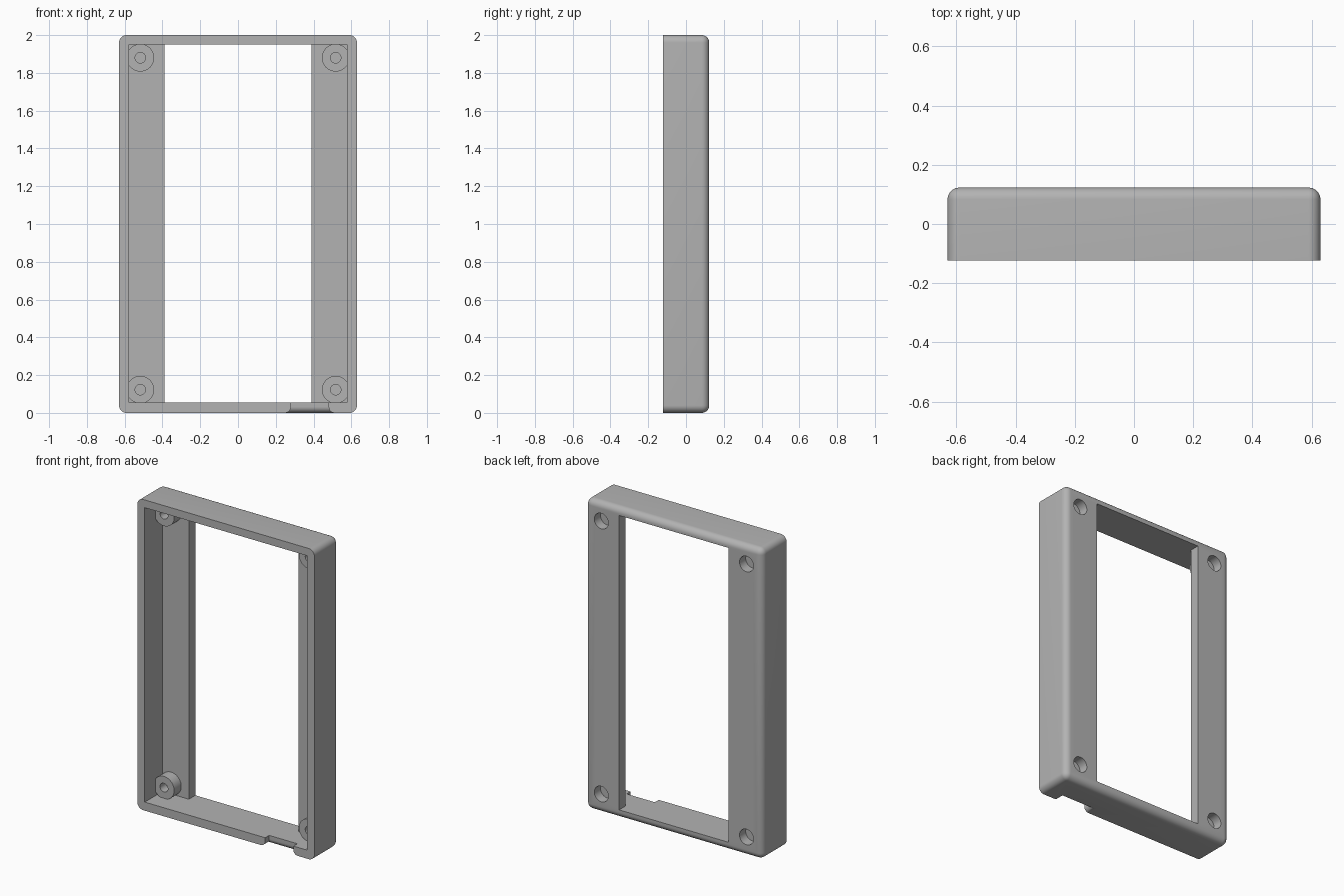
import bpy, bmesh, math
from mathutils import Matrix, Vector

cube = bpy.data.objects.get("Cube")
if cube:
    bpy.data.objects.remove(cube, do_unlink=True)

# Main dimensions
W, D, H = 0.63, 0.123, 2.0          # half width, half depth, height
FILLET = 0.04
LOW, HIGH = 0.055, 1.95             # inner faces of bottom and top walls
INNER, WINDOW = 0.578, 0.39         # half widths of cavity and window
PLATE = 0.057                       # front face of the back plate
BOSS_FRONT = -0.015
SCREW_X, SCREW_Z = 0.517, (0.123, 1.88)

grey = bpy.data.materials.new("plain grey")
grey.use_nodes = True
grey.diffuse_color = (0.45, 0.45, 0.45, 1)
grey.node_tree.nodes["Principled BSDF"].inputs["Base Color"].default_value = grey.diffuse_color


def make_object(name, bm):
    bmesh.ops.recalc_face_normals(bm, faces=bm.faces[:])
    mesh = bpy.data.meshes.new(name)
    bm.to_mesh(mesh)
    bm.free()
    mesh.materials.append(grey)
    obj = bpy.data.objects.new(name, mesh)
    bpy.context.collection.objects.link(obj)
    return obj


def loft(name, rings):
    """Closed solid through rings with equal point counts."""
    bm = bmesh.new()
    loops = [[bm.verts.new(p) for p in ring] for ring in rings]
    n = len(loops[0])
    for a, b in zip(loops, loops[1:]):
        for i in range(n):
            j = (i + 1) % n
            bm.faces.new((a[i], a[j], b[j], b[i]))
    bm.faces.new(loops[0])
    bm.faces.new(loops[-1])
    return make_object(name, bm)


def cylinders(name, radius, y0, y1):
    """One cylinder along y at each of the four screw positions."""
    bm = bmesh.new()
    turn = Matrix.Rotation(math.pi / 2, 4, "X")
    for x in (-SCREW_X, SCREW_X):
        for z in SCREW_Z:
            place = Matrix.Translation((x, (y0 + y1) / 2, z)) @ turn
            bmesh.ops.create_cone(bm, cap_ends=True, segments=40, radius1=radius,
                                  radius2=radius, depth=y1 - y0, matrix=place)
    return make_object(name, bm)


def combine(target, tool, operation):
    mod = target.modifiers.new(tool.name, "BOOLEAN")
    mod.operation = operation
    mod.solver = "EXACT"
    mod.object = tool
    bpy.context.view_layer.objects.active = target
    bpy.ops.object.modifier_apply(modifier=mod.name)
    bpy.data.objects.remove(tool, do_unlink=True)


# Outer block, rounded everywhere except around the open front
bm = bmesh.new()
bmesh.ops.create_cube(bm, size=1, matrix=Matrix.Translation((0, 0, H / 2))
                      @ Matrix.Diagonal((2 * W, 2 * D, H, 1)))
edges = [e for e in bm.edges if any(v.co.y > 0 for v in e.verts)]
bmesh.ops.bevel(bm, geom=edges, offset=FILLET, segments=8, profile=0.5, affect="EDGES")
frame = make_object("enclosure_frame", bm)

# Cavity and window as one stepped profile run up the height
half = [(INNER, -D - 0.1), (INNER, PLATE), (WINDOW, PLATE), (WINDOW, D + 0.1)]
profile = half + [(-x, y) for x, y in reversed(half)]
combine(frame, loft("cavity_cutter", [[(x, y, z) for x, y in profile]
                                      for z in (LOW, HIGH)]), "DIFFERENCE")

# Screw bosses, pilot holes and rear counterbores
combine(frame, cylinders("screw_bosses", 0.073, BOSS_FRONT, PLATE + 0.02), "UNION")
combine(frame, cylinders("pilot_holes", 0.028, BOSS_FRONT - 0.05, 0.045), "DIFFERENCE")
combine(frame, cylinders("counterbores", 0.05, 0.06, D + 0.05), "DIFFERENCE")

# Cable notch in the bottom wall, flaring out to the underside
FLARE = 0.032


def notch_ring(z, flare):
    left, right, back = 0.28 - flare, 0.48 + flare, -D + 0.04 + flare
    return [(left, -D - 0.05, z), (right, -D - 0.05, z), (right, back, z), (left, back, z)]


steps = [i / 8 * math.pi / 2 for i in range(9)]
rings = [notch_ring(LOW + 0.03, 0)]
rings += [notch_ring(FLARE * (1 - math.sin(a)), FLARE * (1 - math.cos(a))) for a in steps]
rings += [notch_ring(-0.03, FLARE)]
combine(frame, loft("notch_cutter", rings), "DIFFERENCE")

# Smooth fillets with crisp edges
bpy.ops.object.select_all(action="DESELECT")
frame.select_set(True)
bpy.context.view_layer.objects.active = frame
bpy.ops.object.shade_smooth_by_angle(angle=math.radians(30))
